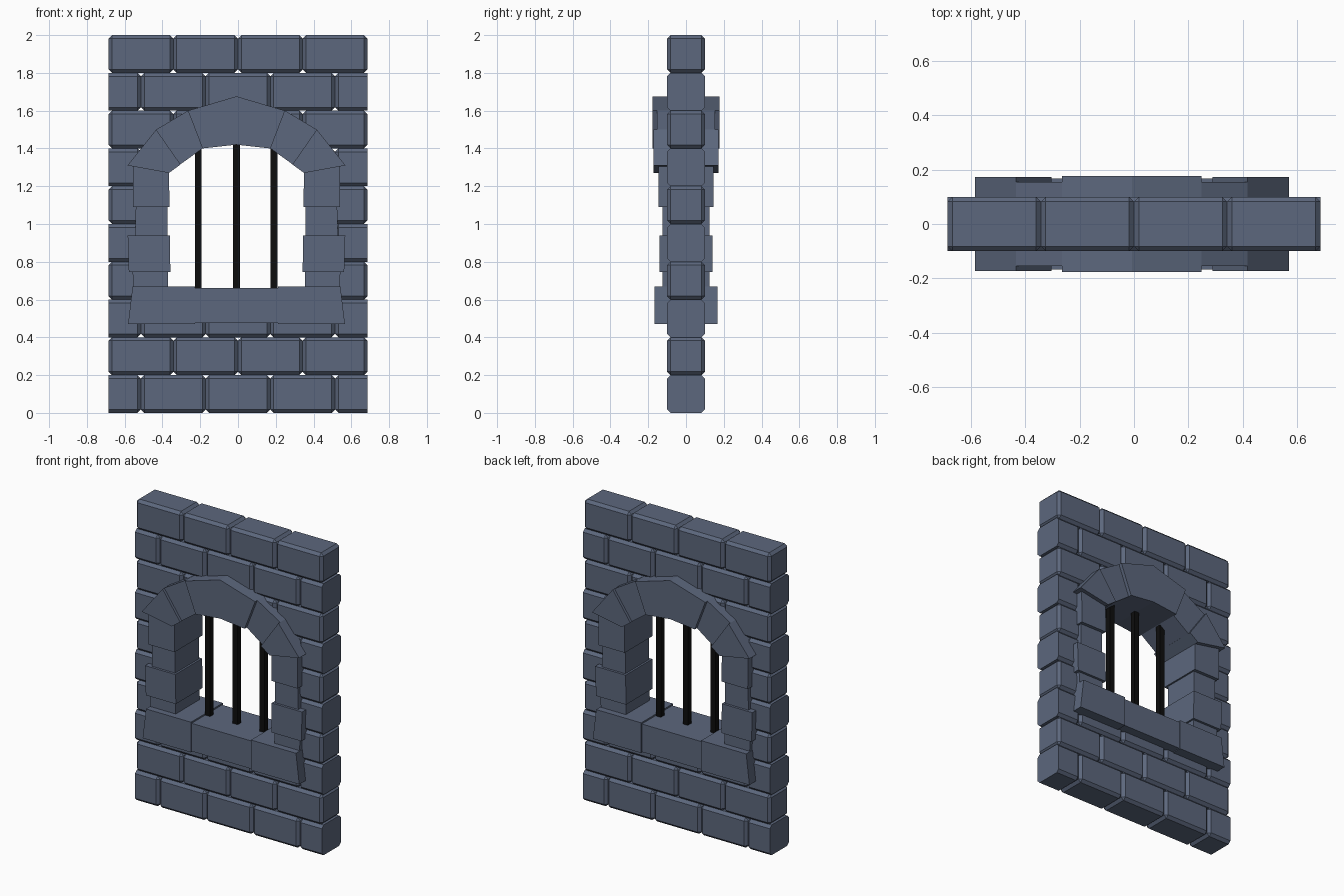
import bpy
import bmesh
from mathutils import Matrix

cube = bpy.data.objects.get("Cube")
if cube:
    bpy.data.objects.remove(cube)


def material(name, rgb):
    m = bpy.data.materials.new(name)
    m.use_nodes = True
    m.diffuse_color = (*rgb, 1)
    m.node_tree.nodes["Principled BSDF"].inputs["Base Color"].default_value = (*rgb, 1)
    return m


STONE = material("slate stone", (0.107, 0.136, 0.205))
IRON = material("black iron", (0.004, 0.004, 0.004))


def finish(name, bm, mat):
    bmesh.ops.recalc_face_normals(bm, faces=bm.faces)
    mesh = bpy.data.meshes.new(name)
    bm.to_mesh(mesh)
    bm.free()
    mesh.materials.append(mat)
    obj = bpy.data.objects.new(name, mesh)
    bpy.context.collection.objects.link(obj)
    return obj


def box(bm, centre, size):
    mat = Matrix.Translation(centre) @ Matrix.Diagonal((*size, 1))
    return bmesh.ops.create_cube(bm, size=1, matrix=mat)


# Brick wall: running bond, cut flat at the ends and around the opening
HALF, BRICK, ROW, CHAMFER = 0.685, 0.3425, 0.2, 0.018


def brick(name, cx, cz, lo, hi):
    if cx + BRICK / 2 <= lo + 0.005 or cx - BRICK / 2 >= hi - 0.005:
        return
    bm = bmesh.new()
    box(bm, (cx, 0, cz), (BRICK, 0.2, ROW))
    bmesh.ops.bevel(bm, geom=bm.edges[:], offset=CHAMFER, segments=1, affect='EDGES')
    for x, side in ((lo, -1), (hi, 1)):
        if (cx + side * BRICK / 2 - x) * side > 0.001:
            bmesh.ops.bisect_plane(bm, geom=bm.verts[:] + bm.edges[:] + bm.faces[:],
                                   plane_co=(x, 0, 0), plane_no=(side, 0, 0),
                                   clear_outer=True)
            bmesh.ops.holes_fill(bm, edges=[e for e in bm.edges if e.is_boundary])
    finish(name, bm, STONE)


OPENING = {3: 0.45, 4: 0.45, 5: 0.45, 6: 0.43, 7: 0.22}
for row in range(10):
    count = 4 if row % 2 else 5
    gap = OPENING.get(row)
    spans = [(-HALF, -gap), (gap, HALF)] if gap else [(-HALF, HALF)]
    for i in range(count):
        for lo, hi in spans:
            brick(f"wall_brick_row_{row}", (i - (count - 1) / 2) * BRICK,
                  (row + 0.5) * ROW, lo, hi)


# Window surround: outlines in x and z, pushed through the wall
CENTRE = -0.008


def surround(name, outline, depth, side=1):
    bm = bmesh.new()
    face = bm.faces.new([bm.verts.new((CENTRE + side * x, -depth, z)) for x, z in outline])
    new = bmesh.ops.extrude_face_region(bm, geom=[face])["geom"]
    bmesh.ops.translate(bm, vec=(0, 2 * depth, 0),
                        verts=[v for v in new if isinstance(v, bmesh.types.BMVert)])
    finish(name, bm, STONE)


surround("keystone", [(-0.257, 1.6), (-0.18, 1.4), (0, 1.42), (0.18, 1.4),
                      (0.257, 1.6), (0, 1.676)], 0.177)
surround("sill_middle", [(-0.22, 0.475), (0.22, 0.475), (0.22, 0.66), (-0.22, 0.66)], 0.16)

SIDE_STONES = [
    ("arch_upper", [(0.18, 1.4), (0.257, 1.6), (0.425, 1.5), (0.298, 1.315)], 0.154),
    ("arch_lower", [(0.296, 1.315), (0.425, 1.5), (0.577, 1.31), (0.358, 1.27)], 0.172),
    ("jamb_top", [(0.355, 1.09), (0.357, 1.27), (0.548, 1.305), (0.547, 1.09)], 0.146),
    ("jamb_upper", [(0.366, 0.94), (0.366, 1.09), (0.533, 1.09), (0.537, 0.94)], 0.124),
    ("jamb_lower", [(0.35, 0.745), (0.353, 0.94), (0.576, 0.94), (0.57, 0.745)], 0.14),
    ("jamb_bottom", [(0.362, 0.66), (0.362, 0.745), (0.55, 0.745), (0.545, 0.66)], 0.124),
    ("sill_end", [(0.22, 0.47), (0.22, 0.67), (0.55, 0.67), (0.574, 0.47)], 0.167),
]
for label, side in (("left", 1), ("right", -1)):
    for name, outline, depth in SIDE_STONES:
        surround(f"{label}_{name}", outline, depth, side)

# Iron bars
for label, x in (("right", -0.21), ("middle", -0.008), ("left", 0.19)):
    bm = bmesh.new()
    box(bm, (x, 0, 1.03), (0.036, 0.036, 0.8))
    finish(f"{label}_bar", bm, IRON)
